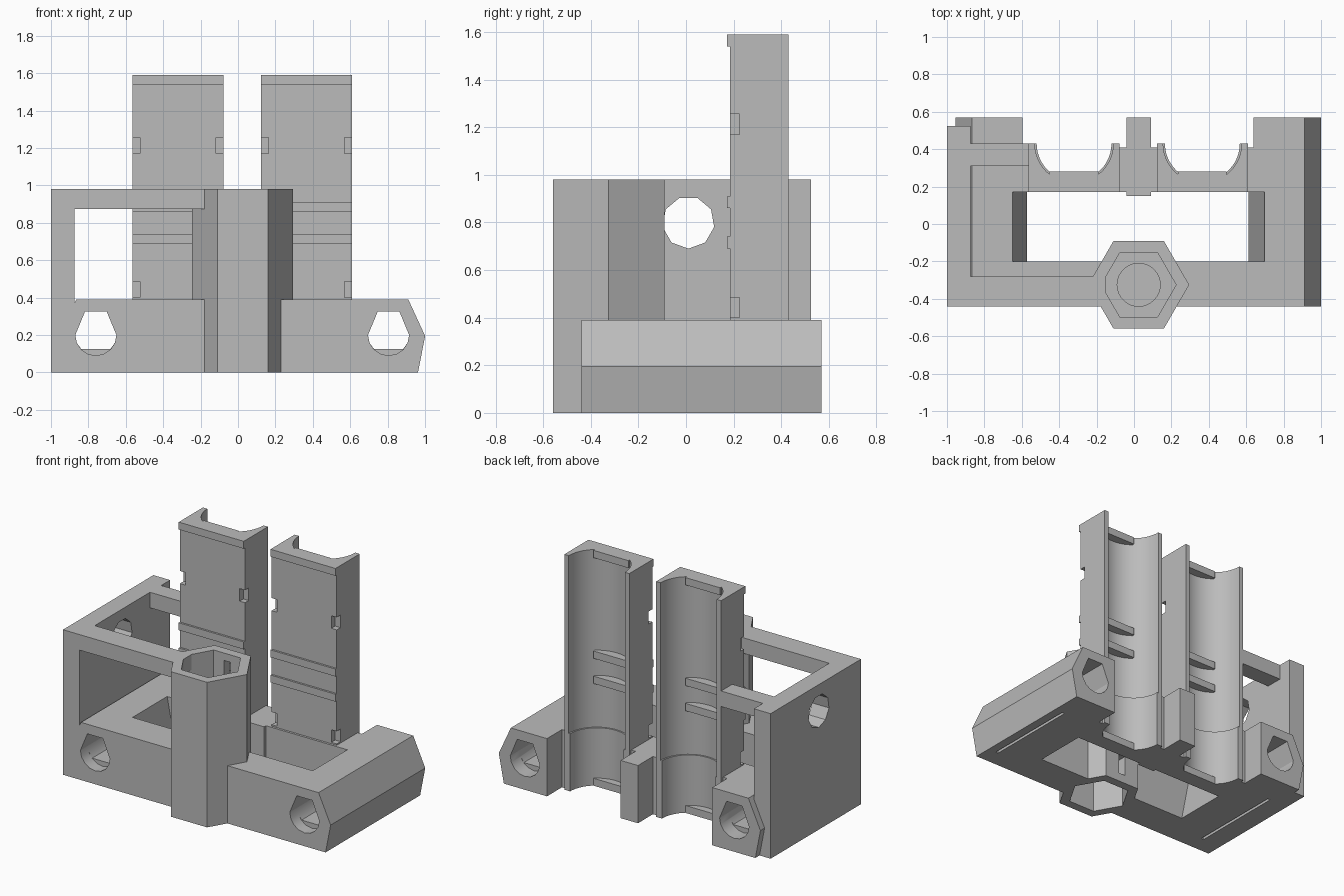
import bpy, bmesh, math
from mathutils import Vector

cube = bpy.data.objects.get("Cube")
if cube:
    bpy.data.objects.remove(cube, do_unlink=True)

grey = bpy.data.materials.new("plain grey")
grey.use_nodes = True
tone = (0.5, 0.5, 0.5, 1)
grey.diffuse_color = tone
grey.node_tree.nodes["Principled BSDF"].inputs["Base Color"].default_value = tone

MID = 0.0225          # symmetry plane of the base
TOP = 0.39            # top of the base
TALL = 0.98           # top of the side frame
BAYS = {"right": MID - 0.343, "left": MID + 0.343}


def prism(name, points, axis, lo, hi):
    """Extrude a 2D outline along an axis between lo and hi."""
    place = {"x": lambda a, b, t: (t, a, b),
             "y": lambda a, b, t: (a, t, b),
             "z": lambda a, b, t: (a, b, t)}[axis]
    bm = bmesh.new()
    face = bm.faces.new([bm.verts.new(place(a, b, lo)) for a, b in points])
    moved = bmesh.ops.extrude_face_region(bm, geom=[face])["geom"]
    shift = Vector(place(0, 0, hi - lo))
    bmesh.ops.translate(bm, vec=shift, verts=[v for v in moved if isinstance(v, bmesh.types.BMVert)])
    bmesh.ops.recalc_face_normals(bm, faces=bm.faces)
    mesh = bpy.data.meshes.new(name)
    bm.to_mesh(mesh)
    bm.free()
    mesh.materials.append(grey)
    obj = bpy.data.objects.new(name, mesh)
    bpy.context.collection.objects.link(obj)
    return obj


def box(name, x0, x1, y0, y1, z0, z1):
    return prism(name, [(x0, y0), (x1, y0), (x1, y1), (x0, y1)], "z", z0, z1)


def ring(cx, cy, r, n, start=0.0):
    return [(cx + r * math.cos(start + math.tau * i / n),
             cy + r * math.sin(start + math.tau * i / n)) for i in range(n)]


def combine(obj, others, operation="DIFFERENCE"):
    """Apply a boolean with each helper, then drop the helper."""
    for other in others:
        other.hide_render = True
        mod = obj.modifiers.new("shape", "BOOLEAN")
        mod.operation, mod.solver, mod.object = operation, "EXACT", other
        bpy.context.view_layer.objects.active = obj
        bpy.ops.object.modifier_apply(modifier=mod.name)
        bpy.data.objects.remove(other, do_unlink=True)


def smooth(obj):
    bpy.ops.object.select_all(action="DESELECT")
    obj.select_set(True)
    bpy.context.view_layer.objects.active = obj
    bpy.ops.object.shade_smooth_by_angle(angle=math.radians(25))


# Base: chamfered bar profile run from front to back
half = [(0.94, 0), (0.978, 0.195), (0.888, TOP)]
outline = [(MID + a, z) for a, z in half] + [(MID - a, z) for a, z in reversed(half)]
base = prism("base", outline, "y", -0.44, 0.57)

# Side wall with a round window, merged into the base
wall = box("wall", -1, -0.875, -0.44, 0.525, 0, TALL)
combine(wall, [prism("window_cut", ring(0.01, 0.80, 0.11, 9, -math.pi / 2), "x", -1.1, -0.8)])
combine(base, [wall], "UNION")

# Central well with sloping ends, and the open bays at the back
well = [(MID - 0.593, -0.01), (MID + 0.588, -0.01), (MID + 0.678, TOP + 0.01), (MID - 0.673, TOP + 0.01)]
cuts = [prism("well_cut", well, "y", -0.20, 0.17),
        box("bay_cut", MID - 0.6175, -0.04, 0.41, 0.7, -0.1, 0.6),
        box("bay_cut", 0.09, MID + 0.6175, 0.41, 0.7, -0.1, 0.6)]
for cx in BAYS.values():
    cuts.append(prism("trough_cut", ring(cx, 0.43, 0.2, 48), "z", -0.1, 0.6))
    cuts.append(box("trough_cut", cx - 0.2, cx + 0.2, 0.4, 0.6, -0.1, 0.6))

# Bolt holes through both arms: shaped mouths and a shallower middle
for cx in (MID - 0.7825, MID + 0.7825):
    arc = ring(cx, 0.2, 0.11, 16, math.pi)[:9]
    mouth = arc + [(cx + 0.058, 0.325), (cx - 0.058, 0.325)]
    inner = [(x, max(z, 0.125)) for x, z in mouth if z > 0.1]
    cuts += [prism("bolt_cut", inner, "y", -0.6, 0.7),
             prism("bolt_cut", mouth, "y", -0.6, -0.36),
             prism("bolt_cut", mouth, "y", 0.47, 0.7)]
# Thin relief grooves underneath
for side in (-1, 1):
    cx = MID + side * 0.87
    cuts.append(box("groove_cut", cx - 0.01, cx + 0.01, -0.32, 0.35, -0.1, 0.02))
combine(base, cuts)
smooth(base)

# Post between the two bays
box("back_post", -0.04, 0.09, 0.15, 0.57, 0, TOP)

# Upper frame rails
box("front_rail", -1, -0.15, -0.44, -0.28, 0.875, TALL)
box("back_rail", -0.9, -0.555, 0.31, 0.43, 0.875, TALL)

# Hexagonal column with nut pockets at both ends
HX, HY = 0.025, -0.325
column = prism("hex_column", ring(HX, HY, 0.27, 6), "z", 0, TALL)
pocket = ring(HX, HY, 0.2, 6)
column_cuts = [prism("pocket_cut", pocket, "z", 0.72, 1.1),
               prism("shaft_cut", ring(HX, HY, 0.115, 32), "z", 0.25, 0.75),
               prism("pocket_cut", pocket, "z", -0.1, 0.22),
               box("slot_cut", 0, 0.05, -0.17, -0.05, 0.8, 0.93),
               box("slot_cut", 0, 0.05, -0.17, -0.05, 0.06, 0.2)]
# Clear the base inside the column, keeping the column solid
combine(base, [prism("socket_cut", ring(HX, HY, 0.265, 6), "z", -0.1, 0.6)])
combine(column, column_cuts)
smooth(column)

# Two tall half-round holders
for side, cx in BAYS.items():
    holder = box(side + "_holder", cx - 0.243, cx + 0.243, 0.185, 0.43, 0, 1.59)
    cuts = [prism("round_cut", ring(cx, 0.43, 0.2, 48), "z", -0.1, 0.42),
            prism("round_cut", ring(cx, 0.43, 0.21, 48), "z", 0.39, 1.7)]
    for s in (-1, 1):
        for z in (0.40, 1.17):
            a, b = sorted((cx + s * 0.203, cx + s * 0.3))
            cuts.append(box("notch_cut", a, b, 0.1, 0.225, z, z + 0.085))
    combine(holder, cuts)
    smooth(holder)
    # Clip shelves inside, matching ribs on the front
    for i, z in enumerate((0, 0.69, 0.86, 1.54)):
        box(f"{side}_shelf_{i}", cx - 0.13, cx + 0.13, 0.2, 0.28, z, z + 0.05)
        if z > 0:
            box(f"{side}_rib_{i}", cx - 0.243, cx + 0.243, 0.172, 0.2, z, z + 0.05)
